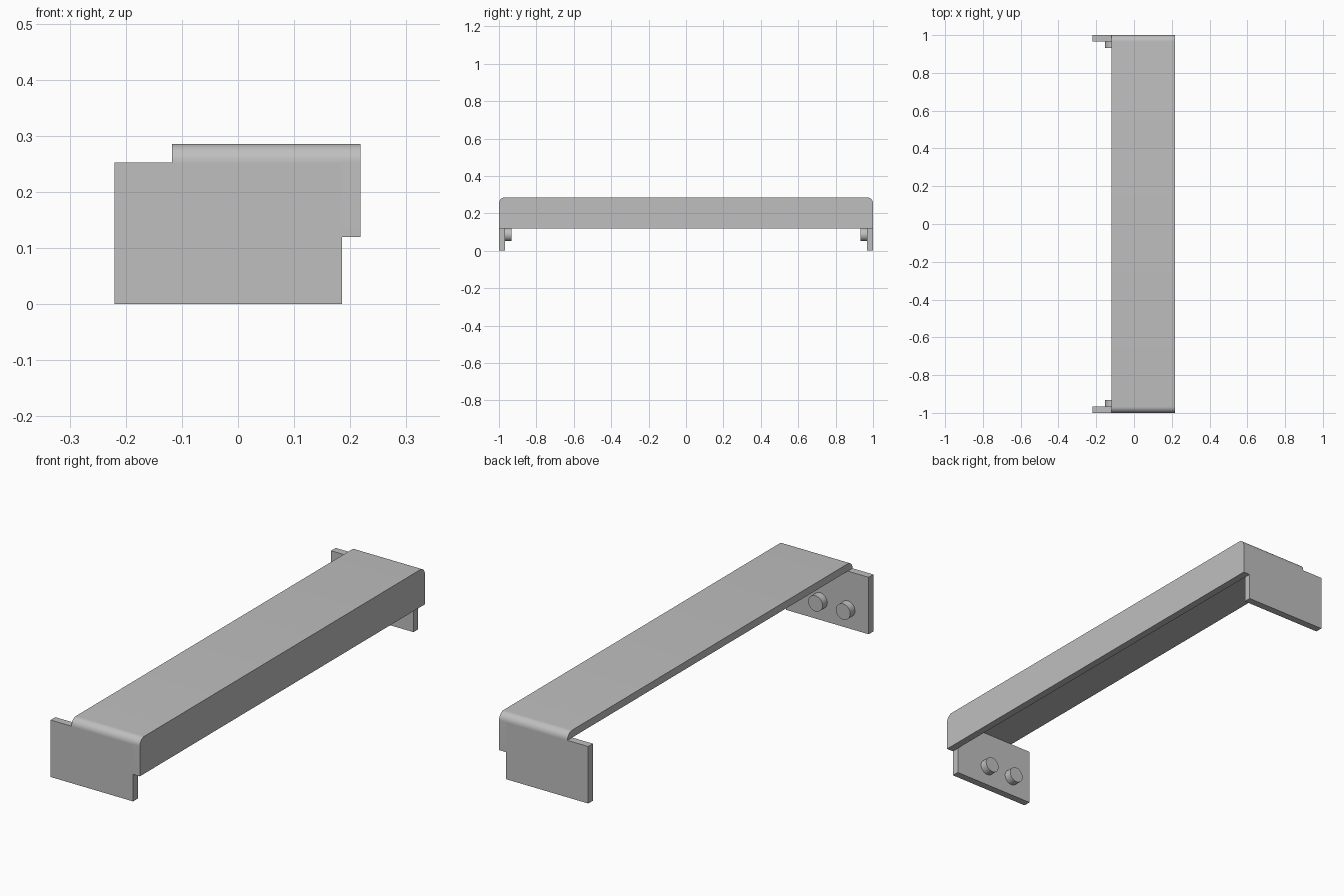
import bpy
import math
from mathutils import Matrix

if "Cube" in bpy.data.objects:
    bpy.data.objects.remove(bpy.data.objects["Cube"])

T = 0.033                       # sheet thickness
BACK, FRONT = -0.118, 0.218     # cover extent in x
WING = -0.22                    # rear edge of the end plates
INNER = FRONT - T
TOP = 0.286
BEND = TOP - T
LIP = 0.12                      # lower edge of the flange

steel = bpy.data.materials.new("grey steel")
steel.use_nodes = True
GREY = (0.52, 0.52, 0.52, 1)
steel.diffuse_color = GREY
steel.node_tree.nodes["Principled BSDF"].inputs["Base Color"].default_value = GREY


def extrude_x(name, outline, x0, x1):
    """Solid with a (y, z) outline, running from x0 to x1."""
    n = len(outline)
    verts = [(x, y, z) for x in (x0, x1) for y, z in outline]
    faces = [tuple(range(n))[::-1], tuple(range(n, 2 * n))]
    faces += [(i, (i + 1) % n, n + (i + 1) % n, n + i) for i in range(n)]
    mesh = bpy.data.meshes.new(name)
    mesh.from_pydata(verts, [], faces)
    obj = bpy.data.objects.new(name, mesh)
    bpy.context.collection.objects.link(obj)
    finish(obj)
    return obj


def finish(obj):
    obj.data.materials.clear()
    obj.data.materials.append(steel)
    bpy.ops.object.select_all(action="DESELECT")
    obj.select_set(True)
    bpy.context.view_layer.objects.active = obj
    bpy.ops.object.shade_smooth_by_angle(angle=math.radians(30))


# rounded bend at both ends of the cover, from right (+y) to left (-y)
STEPS = 10
arc = [(1 - T + T * math.cos(a), BEND + T * math.sin(a))
       for a in (i * math.pi / 2 / STEPS for i in range(STEPS + 1))]
crown = arc + [(-y, z) for y, z in reversed(arc)]

# top sheet with its bends, and the long flange that closes one side
extrude_x("top_sheet", crown, BACK, INNER)
extrude_x("long_flange", [(1, LIP)] + crown + [(-1, LIP)], INNER, FRONT)

# end plates and their pegs
for side, label in ((-1, "front"), (1, "back")):
    ys = sorted((side, side * (1 - T)))
    box = [(ys[0], 0), (ys[1], 0), (ys[1], BEND), (ys[0], BEND)]
    extrude_x(label + "_end_plate", box, WING, INNER)
    for x, place in ((BACK, "outer"), (0.018, "inner")):
        bpy.ops.mesh.primitive_cylinder_add(vertices=40, radius=0.035, depth=0.035)
        peg = bpy.context.object
        peg.name = f"{label}_{place}_peg"
        peg.data.transform(Matrix.Translation((x, side * (1 - T - 0.0165), 0.086))
                           @ Matrix.Rotation(math.pi / 2, 4, "X"))
        finish(peg)
